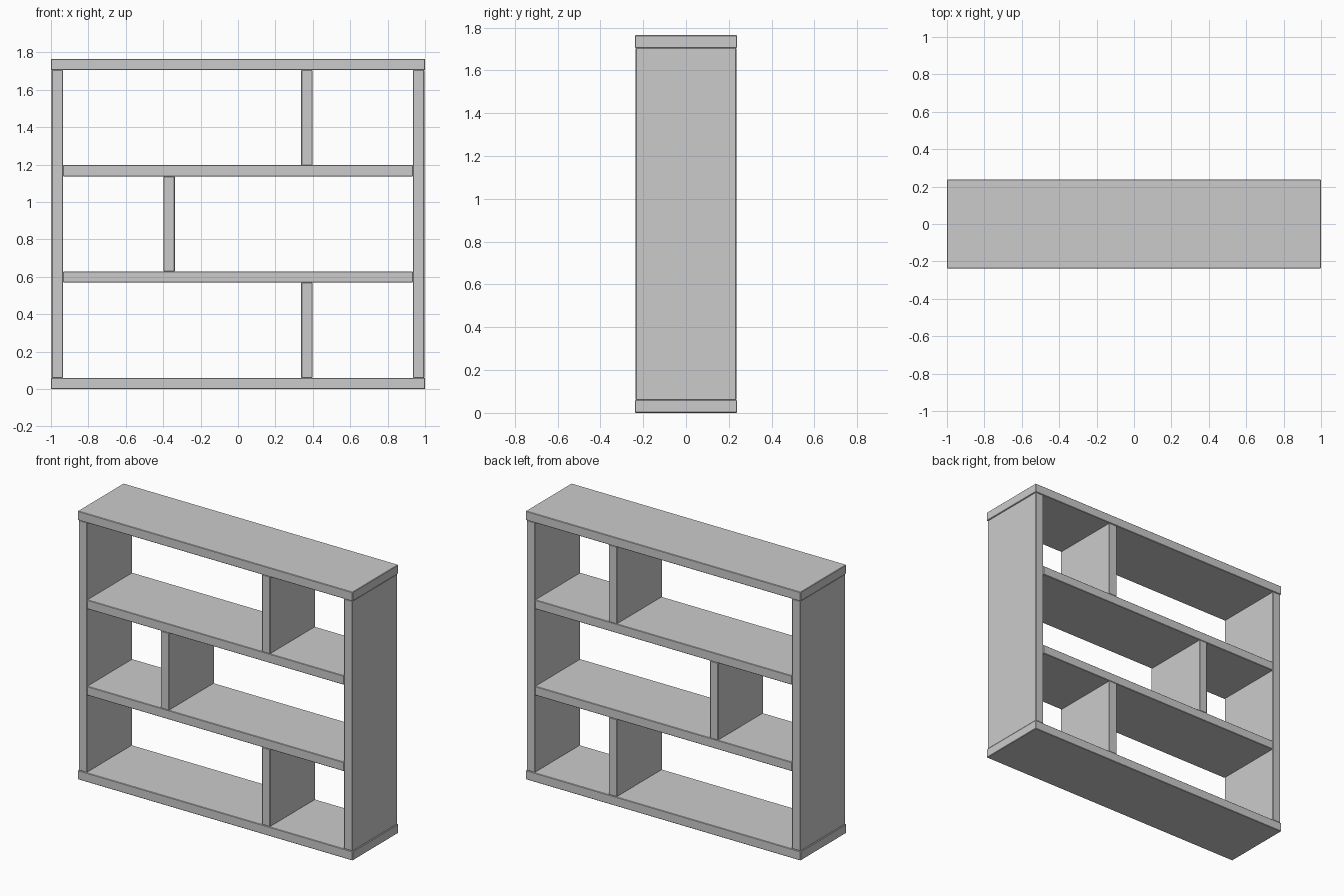
import bpy

if "Cube" in bpy.data.objects:
    bpy.data.objects.remove(bpy.data.objects["Cube"])

T = 0.06      # board thickness
STEP = 0.568  # vertical spacing of boards
H = 1.765


def board(name, x0, x1, z0, z1, depth, bevel=0.003):
    bpy.ops.mesh.primitive_cube_add(size=1, location=((x0 + x1) / 2, 0, (z0 + z1) / 2))
    ob = bpy.context.object
    ob.name = name
    ob.scale = (x1 - x0, depth, z1 - z0)
    bpy.ops.object.transform_apply(location=False, rotation=False, scale=True)
    mod = ob.modifiers.new("eased_edges", 'BEVEL')
    mod.width = bevel
    mod.segments = 1
    return ob


# Full-width base and top
board("base_board", -1, 1, 0, T, 0.476)
board("top_board", -1, 1, H - T, H, 0.476)

# Side panels
for name, s in (("left_side", -1), ("right_side", 1)):
    xs = sorted((s * 0.935, s * 0.996))
    board(name, *xs, T, H - T, 0.47)

# Inner shelves between the sides
for i in (1, 2):
    z = i * STEP + 0.001
    board(f"shelf_{i}", -0.935, 0.935, z, z + T, 0.47)

# Staggered upright dividers, one per row
for i, x in enumerate((0.368, -0.368, 0.368)):
    board(f"divider_{i + 1}", x - T / 2, x + T / 2, i * STEP + T, (i + 1) * STEP + 0.001, 0.47)
